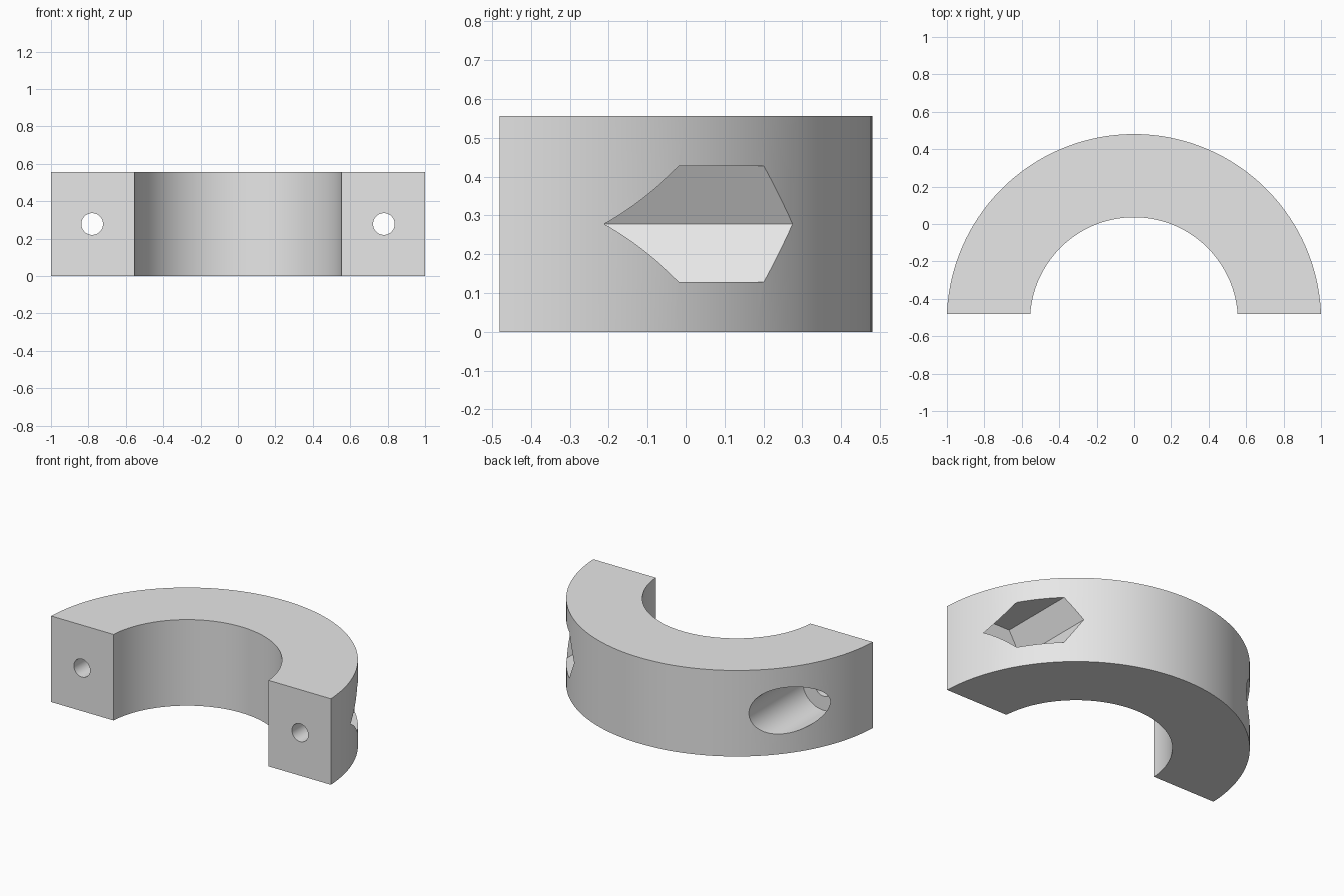
import bpy, bmesh, math
from mathutils import Matrix

if "Cube" in bpy.data.objects:
    bpy.data.objects.remove(bpy.data.objects["Cube"])

CY, R_OUT, R_IN, HEIGHT = -0.52, 1.0008, 0.556, 0.556   # shared arc centre, radii, height
Y_CUT = -0.48                                          # flat mating face
BOLT_X, MID_Z, SEAT_Y = 0.78, HEIGHT / 2, -0.29        # bolt axis and pocket floor

grey = bpy.data.materials.new("light_grey")
grey.diffuse_color = (0.8, 0.8, 0.8, 1)
grey.use_nodes = True
grey.node_tree.nodes["Principled BSDF"].inputs["Base Color"].default_value = grey.diffuse_color


def make_object(name, bm):
    bmesh.ops.recalc_face_normals(bm, faces=bm.faces)
    mesh = bpy.data.meshes.new(name)
    bm.to_mesh(mesh)
    bm.free()
    mesh.materials.append(grey)
    obj = bpy.data.objects.new(name, mesh)
    bpy.context.collection.objects.link(obj)
    return obj


def arc(radius, steps=96):
    start = math.asin((Y_CUT - CY) / radius)
    angles = [start + (math.pi - 2 * start) * i / steps for i in range(steps + 1)]
    return [(radius * math.cos(a), CY + radius * math.sin(a)) for a in angles]


def cutter(name, x, radius, sides, y0, y1):
    # prism along y, with a corner pointing to +x
    bm = bmesh.new()
    turn = Matrix.Translation((x, (y0 + y1) / 2, MID_Z)) @ Matrix.Rotation(math.pi / 2, 4, 'X')
    ring = [(radius * math.cos(2 * math.pi * i / sides),
             radius * math.sin(2 * math.pi * i / sides)) for i in range(sides)]
    half = (y1 - y0) / 2
    low = [bm.verts.new(turn @ Matrix.Translation((px, py, -half)).translation) for px, py in ring]
    top = [bm.verts.new(turn @ Matrix.Translation((px, py, half)).translation) for px, py in ring]
    bm.faces.new(low)
    bm.faces.new(top)
    for i in range(sides):
        j = (i + 1) % sides
        bm.faces.new((low[i], low[j], top[j], top[i]))
    obj = make_object(name, bm)
    obj.hide_render = True
    return obj


# Half ring clamp body
bm = bmesh.new()
outline = arc(R_OUT) + arc(R_IN)[::-1]
face = bm.faces.new([bm.verts.new((x, y, 0)) for x, y in outline])
extruded = bmesh.ops.extrude_face_region(bm, geom=[face])
bmesh.ops.translate(bm, vec=(0, 0, HEIGHT),
                    verts=[v for v in extruded["geom"] if isinstance(v, bmesh.types.BMVert)])
clamp = make_object("clamp_half", bm)

# Bolt holes, hexagonal nut pocket and round bolt head pocket
cutters = [
    cutter("right_bolt_hole", BOLT_X, 0.058, 48, -0.8, 0.6),
    cutter("left_bolt_hole", -BOLT_X, 0.058, 48, -0.8, 0.6),
    cutter("nut_pocket", BOLT_X, 0.172, 6, SEAT_Y, 0.7),
    cutter("bolt_head_pocket", -BOLT_X, 0.149, 64, SEAT_Y, 0.7),
]
bpy.context.view_layer.objects.active = clamp
clamp.select_set(True)
for c in cutters:
    mod = clamp.modifiers.new(c.name, 'BOOLEAN')
    mod.operation, mod.solver, mod.object = 'DIFFERENCE', 'EXACT', c
    bpy.ops.object.modifier_apply(modifier=mod.name)
for c in cutters:
    bpy.data.objects.remove(c)

bpy.ops.object.shade_smooth_by_angle(angle=math.radians(30))
